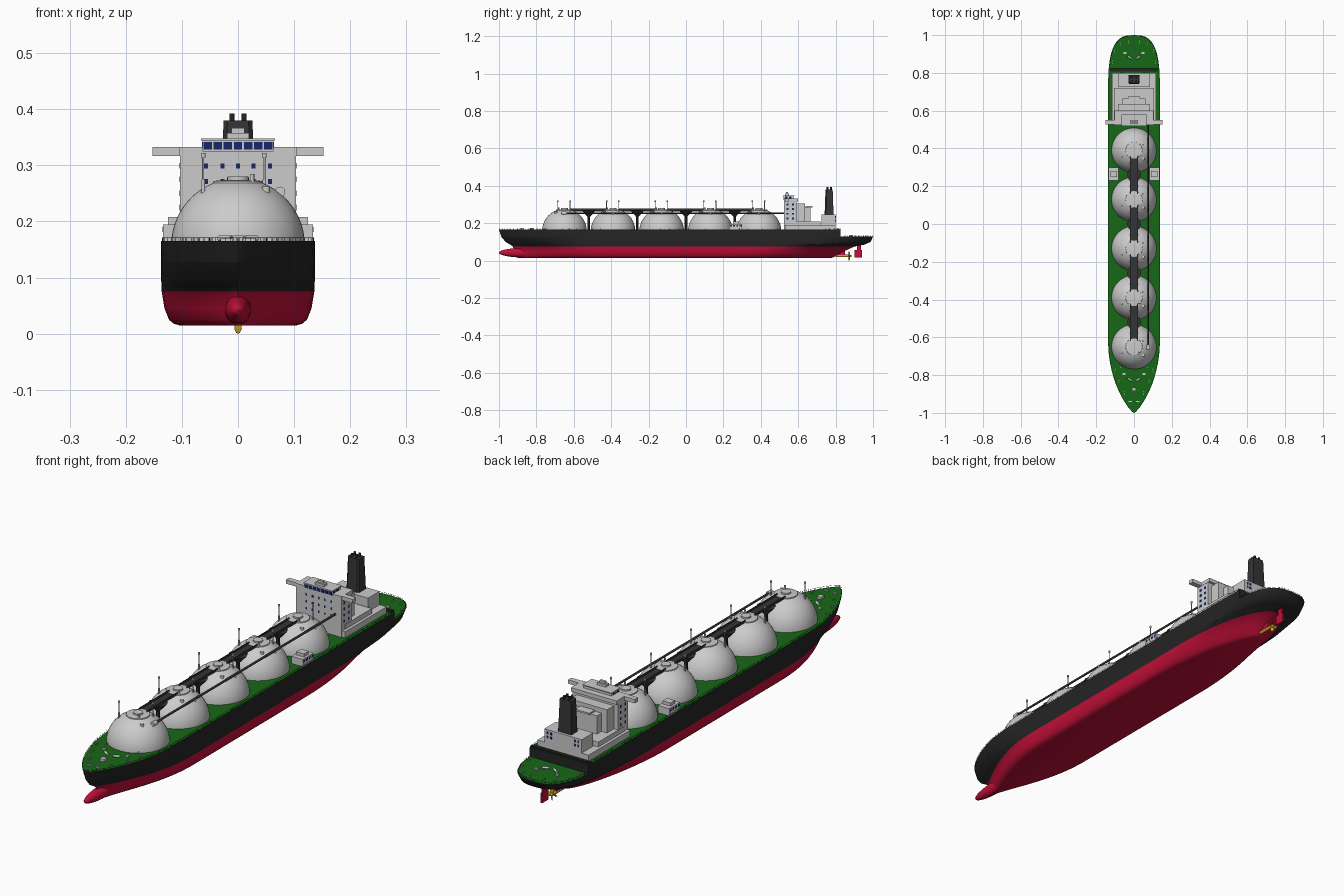
import bpy, bmesh, math
from mathutils import Vector, Matrix

if "Cube" in bpy.data.objects:
    bpy.data.objects.remove(bpy.data.objects["Cube"])


def mat(name, r, g, b):
    m = bpy.data.materials.new(name)
    m.diffuse_color = (r, g, b, 1)
    m.use_nodes = True
    m.node_tree.nodes["Principled BSDF"].inputs["Base Color"].default_value = m.diffuse_color
    return m


RED = mat("red", .55, .005, .04)
BLACK = mat("black", .018, .018, .018)
GREEN = mat("green", .008, .14, .008)
NAVY = mat("navy", .008, .02, .14)
GOLD = mat("gold", .6, .35, .02)
DARK = mat("dark", .035, .035, .035)


def finish(name, bm, mats=(), smooth=None):
    bmesh.ops.recalc_face_normals(bm, faces=bm.faces[:])
    me = bpy.data.meshes.new(name)
    bm.to_mesh(me)
    bm.free()
    ob = bpy.data.objects.new(name, me)
    bpy.context.collection.objects.link(ob)
    for m in mats:
        me.materials.append(m)
    if smooth:
        bpy.ops.object.select_all(action='DESELECT')
        ob.select_set(True)
        bpy.context.view_layer.objects.active = ob
        bpy.ops.object.shade_smooth_by_angle(angle=math.radians(smooth))
    return ob


def boxes(name, items, *mats):
    """Each item: x0, x1, y0, y1, z0, z1."""
    bm = bmesh.new()
    for a, b, c, d, e, f in items:
        M = Matrix.Translation(((a+b)/2, (c+d)/2, (e+f)/2)) @ Matrix.Diagonal((b-a, d-c, f-e, 1))
        bmesh.ops.create_cube(bm, size=1, matrix=M)
    return finish(name, bm, mats)


def rods(name, items, *mats, seg=12):
    """Each item: start, end, start radius, end radius."""
    bm = bmesh.new()
    for p, q, r1, r2 in items:
        p, q = Vector(p), Vector(q)
        M = Matrix.Translation((p+q)/2) @ (q-p).to_track_quat('Z', 'Y').to_matrix().to_4x4()
        bmesh.ops.create_cone(bm, cap_ends=True, segments=seg, radius1=r1, radius2=r2,
                              depth=(q-p).length, matrix=M)
    return finish(name, bm, mats, 40)


def sym(items):
    return items + [(-b, -a, *r) for a, b, *r in items]


# Waterlines: z, half beam, bow y, bow length, bow power, stern y, stern length, stern power
LEVELS = [(.015, .105, -.90, .45, 1.3, .78, .50, 1.6),
          (.018, .115, -.905, .45, 1.3, .79, .50, 1.6),
          (.025, .123, -.91, .45, 1.2, .80, .50, 1.7),
          (.045, .131, -.92, .45, 1.2, .835, .50, 1.8),
          (.075, .136, -.925, .43, 1.1, .90, .45, 2.0),
          (.085, .1365, -.94, .42, 1.0, .955, .38, 2.5),
          (.10, .137, -.965, .41, .9, .987, .32, 2.8),
          (.128, .137, -.988, .39, .85, 1.0, .30, 3.0),
          (.165, .137, -1.0, .38, .8, 1.0, .30, 3.0)]


def waterline(level, yend=None, n=48):
    z, B, yb, lb, e, ye, ls, p = level
    yend = yend or ye
    half = []
    for i in range(n + 1):
        y = yb + (yend - yb) * (1 - math.cos(math.pi * i / n)) / 2
        tb = min(1, max(0, (y - yb) / lb))
        ts = min(1, max(0, (ye - y) / ls))
        w = B * max(0, 1-(1-tb)**2)**e * max(0, 1-(1-ts)**p)**(1/p)
        half.append(Vector((w, y, z)))
    return half + [Vector((-v.x, v.y, v.z)) for v in reversed(half)]


def loft(name, levels, yend=None):
    bm = bmesh.new()
    rings = [[bm.verts.new(p) for p in waterline(l, yend)] for l in levels]
    n = len(rings[0])
    for k in range(len(rings) - 1):
        for i in range(n):
            j = (i + 1) % n
            f = bm.faces.new((rings[k][i], rings[k][j], rings[k+1][j], rings[k+1][i]))
            f.material_index = 0 if levels[k][0] < .07 else 1
    bm.faces.new(rings[0]).material_index = 0 if levels[0][0] < .07 else 1
    bm.faces.new(rings[-1]).material_index = 2
    bmesh.ops.remove_doubles(bm, verts=bm.verts[:], dist=1e-5)
    return finish(name, bm, (RED, BLACK, GREEN), 40)


# Hull: full lower body and upper strake that stops at the stern step
STEP = .826
loft("lower_hull", LEVELS[:8])
loft("upper_hull", LEVELS[7:], STEP)

# Bulbous bow
bm = bmesh.new()
bmesh.ops.create_uvsphere(bm, u_segments=24, v_segments=16, radius=1,
                          matrix=Matrix.Translation((0, -.86, .042)) @ Matrix.Diagonal((.024, .14, .026, 1)))
finish("bow_bulb", bm, (RED,), 60)

# Rudder, skeg and propeller
boxes("rudder", [(-.004, .004, .90, .942, .016, .056), (-.004, .004, .915, .935, .056, .085),
                 (-.006, .006, .75, .85, .03, .075)], RED)
rods("propeller_shaft", [((0, .80, .025), (0, .872, .025), .007, .007),
                         ((0, .872, .025), (0, .887, .025), .007, .002)], GOLD)
bm = bmesh.new()
for k in range(4):
    M = (Matrix.Translation((0, .872, .025)) @ Matrix.Rotation(k*math.pi/2, 4, 'Y')
         @ Matrix.Translation((0, 0, .0135)) @ Matrix.Rotation(.6, 4, 'Z') @ Matrix.Diagonal((.008, .0015, .0115, 1)))
    bmesh.ops.create_uvsphere(bm, u_segments=10, v_segments=6, radius=1, matrix=M)
finish("propeller_blades", bm, (GOLD,), 50)

# Deck railings: posts and a top wire following the deck edge
cu = bpy.data.curves.new("deck_railing", 'CURVE')
cu.dimensions = '3D'
cu.bevel_depth, cu.bevel_resolution = .0006, 0


def polyline(pts):
    s = cu.splines.new('POLY')
    s.points.add(len(pts) - 1)
    for q, p in zip(s.points, pts):
        q.co = (*p, 1)


UP = Vector((0, 0, .006))
main = [Vector((v.x*.985, v.y, v.z)) for v in waterline(LEVELS[8], STEP, 60)]
aft = [Vector((v.x*.98, v.y*.996, v.z)) for v in waterline(LEVELS[7], None, 100) if v.y > STEP]
for line in (main, aft):
    polyline([p + UP for p in line])
    for p in line:
        polyline([p, p + UP])
ob = bpy.data.objects.new("deck_railing", cu)
bpy.context.collection.objects.link(ob)
cu.materials.append(DARK)

# Spherical cargo tanks with dome caps, masts and vents
CENTRES = [-.65, -.39, -.13, .13, .39]
R, ZC = .119, .158
prof = [(R * math.cos(a), ZC + R * math.sin(a)) for a in (math.radians(68 * i / 14) for i in range(15))]
prof += [(.044, .272), (.026, .274), (.019, .274), (.019, .28), (0, .28)]
masts, vents = [], []
for n, c in enumerate(CENTRES):
    bm = bmesh.new()
    vs = [bm.verts.new((r, 0, z)) for r, z in prof]
    es = [bm.edges.new(p) for p in zip(vs, vs[1:])]
    bmesh.ops.spin(bm, geom=vs + es, axis=(0, 0, 1), cent=(0, 0, 0), steps=48, angle=2*math.pi)
    bmesh.ops.remove_doubles(bm, verts=bm.verts[:], dist=1e-5)
    bmesh.ops.translate(bm, verts=bm.verts[:], vec=(0, c, 0))
    finish(f"cargo_tank_{n+1}", bm, (), 30)
    for x, y in ((-.062, c - .035), (.047, c + .03)):
        masts += [((x, y, .24), (x, y, .275), .004, .003), ((x, y, .275), (x, y, .322), .0018, .0018),
                  ((x, y, .314), (x, y, .322), .004, .004)]
    vents += [((.05, c - .045, .235), (.05, c - .045, .262), .007, .007),
              ((.025, c - .03, .26), (.025, c - .03, .285), .004, .004)]
rods("tank_masts", masts)
rods("tank_vents", vents)

# Catwalk across the tank tops with flared trestles between the tanks
boxes("catwalk", [v for a, b in zip(CENTRES, CENTRES[1:]) for v in (
    (-.02, .02, a + .03, b - .03, .268, .271), (-.02, -.017, a + .03, b - .03, .271, .278),
    (.017, .02, a + .03, b - .03, .271, .278), (-.006, .006, a + .03, b - .03, .262, .268))], DARK)
mids = [(a + b) / 2 for a, b in zip(CENTRES, CENTRES[1:])]
rods("trestles", [r for m in mids for r in (((0, m, .235), (0, m, .268), .007, .038),
                                          ((0, m, .16), (0, m, .235), .007, .007))], DARK, seg=8)

# Side pipe run from the forward tank to the deckhouse
rods("side_pipe", [((.075, -.65, .253), (.075, .53, .253), .0045, .0045)], DARK)
rods("side_pipe_end", [((.075, -.665, .253), (.075, -.64, .253), .009, .009)]
     + [((.075, c, .235), (.075, c, .253), .006, .006) for c in CENTRES])

# Accommodation block, bridge and engine casing
boxes("deckhouse", [(-.117, .117, .53, .80, .16, .19), (-.105, .105, .55, .72, .19, .21),
                    (-.103, .103, .525, .59, .165, .32), (-.085, .085, .59, .635, .19, .305),
                    (-.06, .06, .635, .665, .19, .285), (-.032, .032, .64, .675, .285, .292),
                    (-.085, .085, .725, .80, .19, .245)])
boxes("bridge_wings", [(-.152, .152, .528, .55, .317, .333), (-.104, .104, .525, .60, .317, .333)])
boxes("wheelhouse", [(-.063, .063, .522, .575, .325, .344), (-.066, .066, .519, .58, .344, .348),
                     (-.02, .02, .53, .55, .348, .358), (-.012, .012, .535, .545, .358, .367)])
boxes("stern_step_coaming", [(-.13, .13, .808, .822, .165, .172)], BLACK)

# Windows
win = [(x-.0035, x+.0035, .524, .526, z-.0045, z+.0045)
       for z in (.299, .271, .243) for x in (-.057, -.028, 0, .028, .057)]
win += [(x-.0075, x+.0075, .521, .523, .328, .342) for x in (-.054, -.036, -.018, 0, .018, .036, .054)]
win += sym([(.102, .104, y-.005, y+.005, z-.005, z+.005) for y in (.543, .572) for z in (.299, .275, .25, .225)])
win += sym([(.062, .064, y-.007, y+.007, .328, .342) for y in (.535, .558)])
win += [(x-.004, x+.004, .799, .801, z-.005, z+.005) for x in (-.07, -.055, .055, .07) for z in (.215, .232)]
win += sym([(.133, .1345, y-.005, y+.005, .181, .19) for y in (.24, .257, .274, .291)])
boxes("windows", win, NAVY)

# Tapered funnel with exhaust pipes
bm = bmesh.new()
ring = [(-.03, -.016), (-.022, -.024), (.022, -.024), (.03, -.016), (.03, .024), (-.03, .024)]
lo = [bm.verts.new((x, .765 + y, .245)) for x, y in ring]
hi = [bm.verts.new((x * .86, .765 + y * .8, .38)) for x, y in ring]
for i in range(6):
    bm.faces.new((lo[i], lo[i-1], hi[i-1], hi[i]))
bm.faces.new(lo)
bm.faces.new(hi)
finish("funnel", bm, (DARK,))
rods("exhaust_pipes", [((x, y, .37), (x, y, .392), .0045, .0045)
                       for x in (-.011, .011) for y in (.757, .775)], BLACK)

# Manifold houses amidships
boxes("manifold_houses", sym([(.083, .134, .23, .30, .165, .195), (.09, .125, .25, .28, .195, .208)]))

# Mooring winches, hatches and bollards fore and aft
rods("winches", [((s*.012, y, z + .005), (s*.034, y + .014, z + .005), .005, .005)
                 for s in (-1, 1) for y, z in ((-.83, .165), (.875, .128))])
boxes("deck_fittings", [(-.01, .01, -.885, -.865, .165, .175)]
      + sym([(.01, .03, -.943, -.937, .165, .17), (.045, .06, -.80, -.79, .165, .171),
             (.04, .055, .90, .91, .128, .134)]))
rods("bollards", [((s*x, y + d, z), (s*x, y + d, z + .006), .0025, .0025) for s in (-1, 1) for d in (0, .012)
                  for x, y, z in ((.05, -.9, .165), (.08, -.84, .165), (.1, -.78, .165), (.07, -.76, .165),
                                  (.115, .85, .128), (.105, .91, .128), (.07, .95, .128), (.03, .96, .128))], seg=8)
